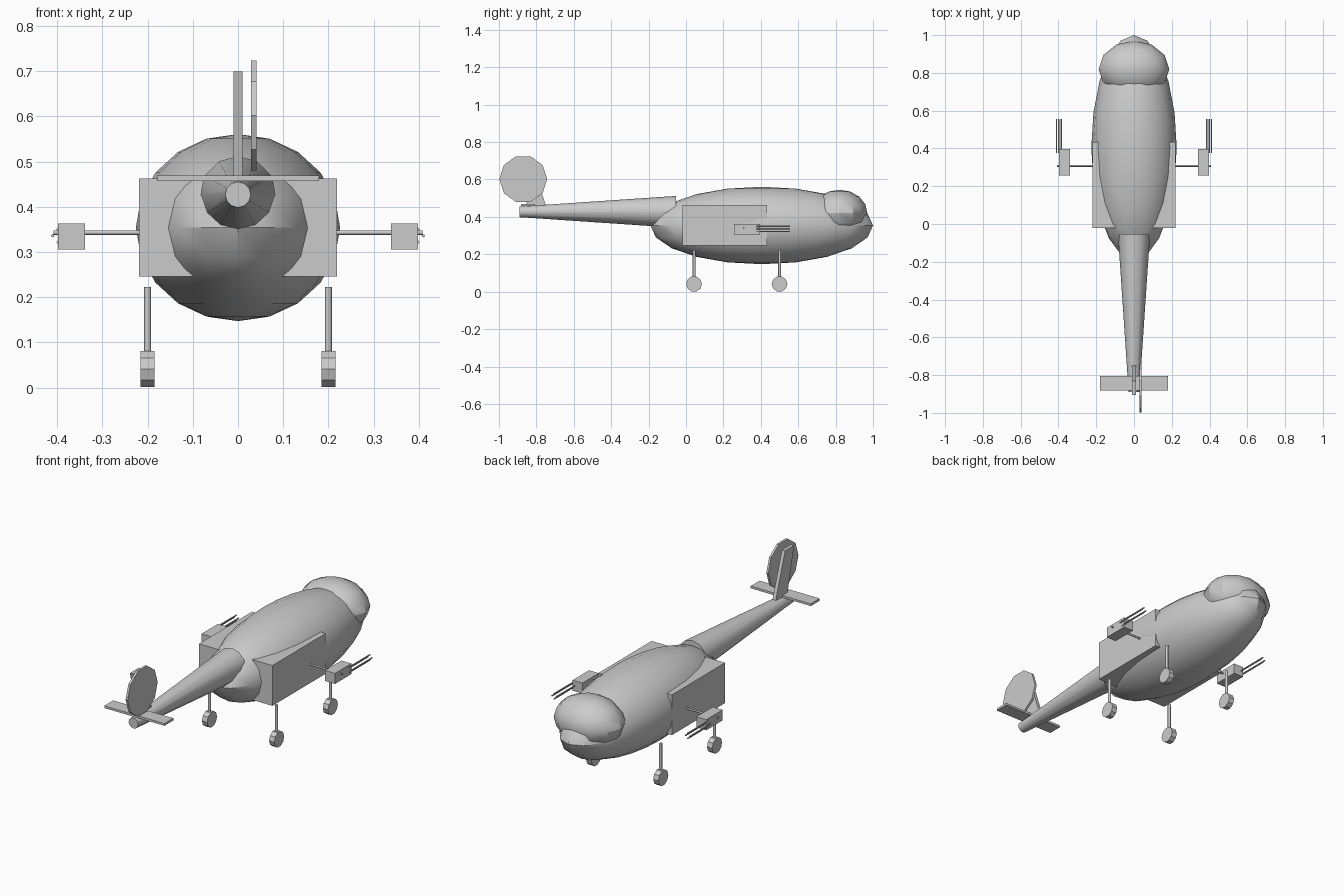
import bpy, bmesh, math
from mathutils import Matrix, Vector

if "Cube" in bpy.data.objects:
    bpy.data.objects.remove(bpy.data.objects["Cube"])

grey = bpy.data.materials.new("plain_grey")
grey.diffuse_color = (0.6, 0.6, 0.6, 1)
grey.use_nodes = True
grey.node_tree.nodes["Principled BSDF"].inputs["Base Color"].default_value = grey.diffuse_color


def finish(name, bm, smooth=None):
    bmesh.ops.recalc_face_normals(bm, faces=bm.faces)
    me = bpy.data.meshes.new(name)
    bm.to_mesh(me)
    bm.free()
    me.materials.append(grey)
    ob = bpy.data.objects.new(name, me)
    bpy.context.collection.objects.link(ob)
    if smooth:
        bpy.ops.object.select_all(action='DESELECT')
        ob.select_set(True)
        bpy.context.view_layer.objects.active = ob
        bpy.ops.object.shade_smooth_by_angle(angle=math.radians(smooth))
    return ob


def box(name, lo, hi):
    bm = bmesh.new()
    lo, hi = Vector(lo), Vector(hi)
    m = Matrix.Translation((lo + hi) / 2) @ Matrix.Diagonal((*(hi - lo), 1))
    bmesh.ops.create_cube(bm, size=1, matrix=m)
    return finish(name, bm)


def ellipsoid(name, centre, radii, seg, rings):
    bm = bmesh.new()
    m = Matrix.Translation(centre) @ Matrix.Diagonal((*radii, 1))
    bmesh.ops.create_uvsphere(bm, u_segments=seg, v_segments=rings, radius=1, matrix=m)
    return finish(name, bm, 31)


def rod(name, a, b, r1, r2=None, sides=8, spin=0, smooth=None):
    """Cylinder or cone from point a (radius r1) to point b (radius r2)."""
    a, b = Vector(a), Vector(b)
    bm = bmesh.new()
    m = (Matrix.Translation((a + b) / 2) @ (b - a).to_track_quat('Z', 'Y').to_matrix().to_4x4()
         @ Matrix.Rotation(spin, 4, 'Z'))
    bmesh.ops.create_cone(bm, cap_ends=True, segments=sides, radius1=r1,
                          radius2=r1 if r2 is None else r2, depth=(b - a).length, matrix=m)
    return finish(name, bm, smooth)


def disc_x(name, x0, x1, y, z, r, sides):
    """Polygonal disc facing x, with corners pointing along y."""
    bm = bmesh.new()
    ring = [bm.verts.new((x0, y + r * math.cos(i * math.tau / sides),
                          z + r * math.sin(i * math.tau / sides))) for i in range(sides)]
    face = bm.faces.new(ring)
    ext = bmesh.ops.extrude_face_region(bm, geom=[face], use_keep_orig=True)
    moved = [v for v in ext["geom"] if isinstance(v, bmesh.types.BMVert)]
    bmesh.ops.translate(bm, verts=moved, vec=(x1 - x0, 0, 0))
    return finish(name, bm)


# Body, cockpit bubble and side sponson block
ellipsoid("fuselage", (0, 0.405, 0.354), (0.226, 0.595, 0.207), 20, 10)
ellipsoid("cockpit_bubble", (0, 0.82, 0.42), (0.187, 0.15, 0.125), 12, 8)
box("side_sponsons", (-0.219, -0.02, 0.246), (0.219, 0.433, 0.463))

# Tail boom, stabilizer, fin and tail rotor disc
rod("tail_boom", (0, -0.053, 0.427), (0, -0.89, 0.427), 0.085, 0.0285, 12, 0, 40)
box("tail_stabilizer", (-0.179, -0.882, 0.457), (0.179, -0.806, 0.469))
bm = bmesh.new()
fin = [(-0.743, 0.445), (-0.845, 0.445), (-0.906, 0.70), (-0.83, 0.70)]
sides = [[bm.verts.new((x, y, z)) for y, z in fin] for x in (-0.0095, 0.0095)]
bm.faces.new(sides[0])
bm.faces.new(sides[1])
for i in range(4):
    j = (i + 1) % 4
    bm.faces.new((sides[0][i], sides[0][j], sides[1][j], sides[1][i]))
finish("tail_fin", bm)
disc_x("tail_rotor_disc", 0.029, 0.041, -0.87, 0.602, 0.128, 10)

for s, side in ((-1, "left"), (1, "right")):
    # Landing gear
    for y, end in ((0.043, "tail_side"), (0.50, "nose_side")):
        rod(f"{side}_{end}_strut", (s * 0.2, y, 0.042), (s * 0.2, y, 0.223), 0.0078, smooth=50)
        disc_x(f"{side}_{end}_wheel", s * 0.2 - 0.0155, s * 0.2 + 0.0155, y, 0.041, 0.042, 10)
    # Gun pods on arms, with four barrels each
    rod(f"{side}_gun_arm", (s * 0.18, 0.308, 0.343), (s * 0.408, 0.308, 0.343), 0.005, smooth=50)
    xs = sorted((s * 0.339, s * 0.398))
    box(f"{side}_gun_pod", (xs[0], 0.257, 0.306), (xs[1], 0.396, 0.363))
    for i in range(4):
        a = i * math.pi / 2
        x, z = s * 0.398 + 0.012 * math.cos(a), 0.336 + 0.014 * math.sin(a)
        rod(f"{side}_gun_barrel_{i + 1}", (x, 0.376, z), (x, 0.556, z), 0.0035, smooth=50)
